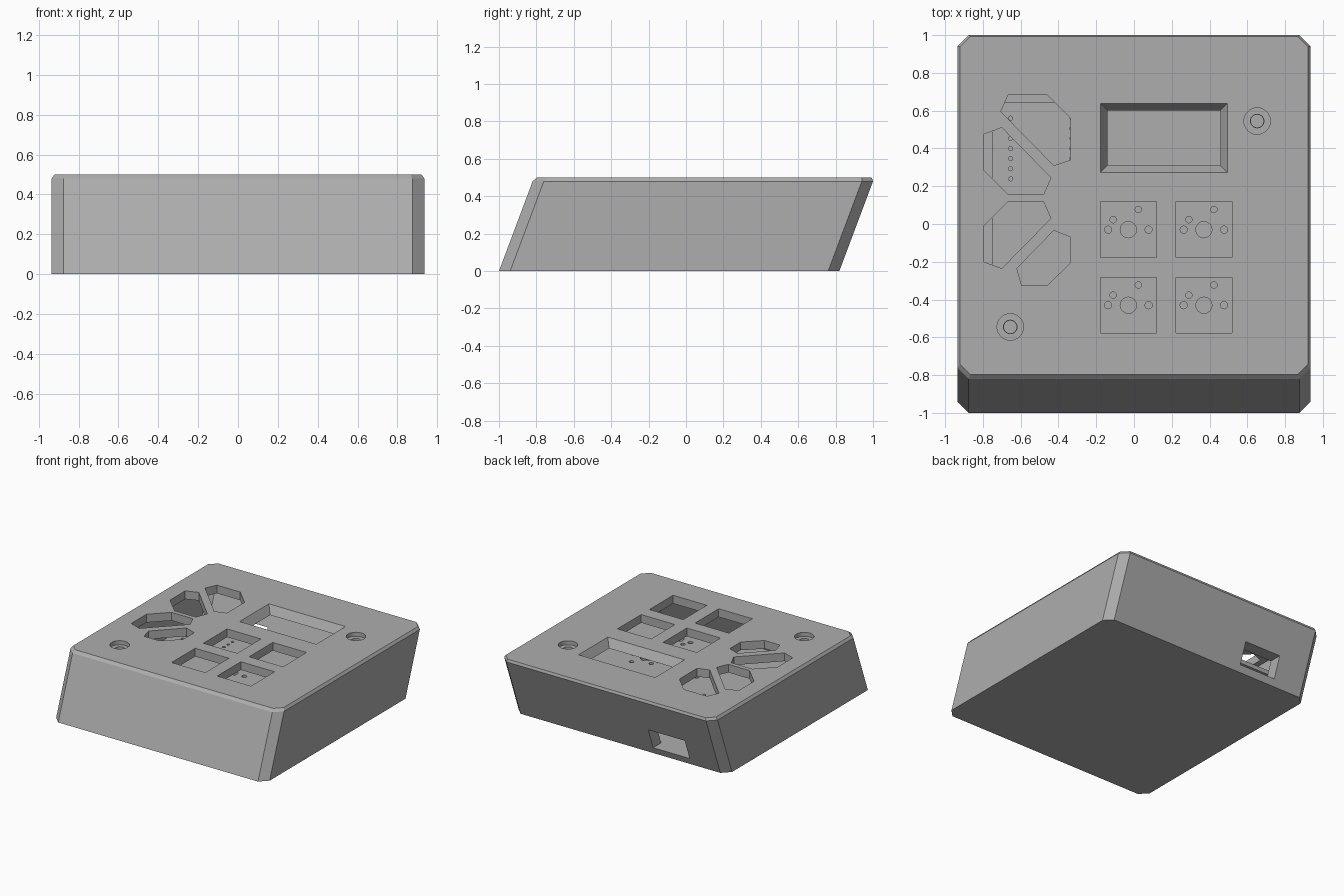
import bpy, bmesh, math

if "Cube" in bpy.data.objects:
    bpy.data.objects.remove(bpy.data.objects["Cube"])

grey = bpy.data.materials.new("case_grey")
grey.diffuse_color = (0.42, 0.42, 0.42, 1)
grey.use_nodes = True
grey.node_tree.nodes["Principled BSDF"].inputs["Base Color"].default_value = grey.diffuse_color

TOP, PLATE, FLOOR = 0.5, 0.435, 0.05      # top surface, underside of top plate, inner floor
PCB_LOW, PCB_TOP = 0.216, 0.25
SCREWS = [(0.652, 0.545), (-0.655, -0.545)]
KEYS = [(x, y) for x in (-0.03, 0.37) for y in (-0.03, -0.43)]


def loft(bm, loops):
    """Closed solid through matching loops of 3D points."""
    rings = [[bm.verts.new(p) for p in loop] for loop in loops]
    n = len(rings[0])
    bm.faces.new(rings[0][::-1])
    bm.faces.new(rings[-1])
    for a, b in zip(rings, rings[1:]):
        for i in range(n):
            j = (i + 1) % n
            bm.faces.new((a[i], a[j], b[j], b[i]))


def prism(bm, points, z0, z1):
    loft(bm, [[(x, y, z) for x, y in points] for z in (z0, z1)])


def circle(cx, cy, r, n=24):
    return [(cx + r * math.cos(2 * math.pi * i / n), cy + r * math.sin(2 * math.pi * i / n))
            for i in range(n)]


def rect(x0, x1, y0, y1):
    return [(x0, y0), (x1, y0), (x1, y1), (x0, y1)]


def octagon(hx, hy, c, z):
    """Rectangle with clipped corners, slid backwards with height."""
    y = -0.09 + 0.375 * z
    pts = [(hx, c - hy), (hx, hy - c), (hx - c, hy), (c - hx, hy),
           (-hx, hy - c), (-hx, c - hy), (c - hx, -hy), (hx - c, -hy)]
    return [(px, py + y, z) for px, py in pts]


def make(name, bm):
    bmesh.ops.recalc_face_normals(bm, faces=bm.faces)
    me = bpy.data.meshes.new(name)
    bm.to_mesh(me)
    bm.free()
    me.materials.append(grey)
    ob = bpy.data.objects.new(name, me)
    bpy.context.collection.objects.link(ob)
    return ob


def cut(target, bm):
    """Subtract the solids in bm from target."""
    cutter = make("cutter", bm)
    mod = target.modifiers.new("cut", 'BOOLEAN')
    mod.operation, mod.solver, mod.object = 'DIFFERENCE', 'EXACT', cutter
    bpy.context.view_layer.objects.active = target
    bpy.ops.object.modifier_apply(modifier=mod.name)
    bpy.data.objects.remove(cutter)


# Slanted case shell with chamfered rim
bm = bmesh.new()
loft(bm, [octagon(0.935, 0.91, 0.06, 0), octagon(0.935, 0.91, 0.06, 0.48),
          octagon(0.92, 0.895, 0.053, TOP)])
case = make("case", bm)

# Hollow interior
bm = bmesh.new()
loft(bm, [octagon(0.84, 0.81, 0.04, FLOOR), octagon(0.84, 0.81, 0.04, PLATE)])
cut(case, bm)

# Angular button openings on the left
openings = [
    [(-.665, .685), (-.46, .685), (-.335, .56), (-.335, .34), (-.425, .31), (-.705, .595)],
    [(-.795, .475), (-.70, .51), (-.44, .245), (-.48, .155), (-.665, .155), (-.795, .285)],
    [(-.795, -.01), (-.665, .12), (-.48, .12), (-.44, .03), (-.70, -.235), (-.795, -.20)],
    [(-.425, -.035), (-.335, -.07), (-.335, -.205), (-.46, -.325), (-.595, -.325), (-.62, -.235)],
]
bm = bmesh.new()
for pts in openings:
    prism(bm, pts, PLATE - 0.03, TOP + 0.05)
# Square key openings
for x, y in KEYS:
    prism(bm, rect(x - .148, x + .148, y - .148, y + .148), PLATE - 0.03, TOP + 0.05)
# Screw holes
for x, y in SCREWS:
    prism(bm, circle(x, y, 0.036), PLATE - 0.03, TOP + 0.05)
# Bevelled display window
loft(bm, [[(x, y, z) for x, y in rect(-.14 - d, .457 + d, .31 - d, .602 + d)]
          for z, d in ((PLATE - 0.03, 0), (PLATE, 0), (TOP, 0.037), (TOP + 0.02, 0.037))])
cut(case, bm)

# Screw head recesses and rear cable port
bm = bmesh.new()
for x, y in SCREWS:
    prism(bm, circle(x, y, 0.07, 32), TOP - 0.032, TOP + 0.05)
prism(bm, rect(-.62, -.30, 0.6, 1.1), FLOOR + 0.003, 0.218)
cut(case, bm)

# Circuit board with drilled holes
bm = bmesh.new()
prism(bm, rect(-.752, .752, -.642, .642), PCB_LOW, PCB_TOP)
board = make("circuit_board", bm)
holes = [(x, y, 0.034) for x, y in SCREWS]
for x, y in KEYS:
    holes += [(x, y, .043), (x - .107, y, .019), (x + .107, y, .019),
              (x - .08, y + .053, .017), (x + .053, y + .107, .017)]
for x in (-.653, -.328):
    holes += [(x, .56 - .0535 * i, .011) for i in range(7)]
bm = bmesh.new()
for x, y, r in holes:
    prism(bm, circle(x, y, r, 16), PCB_LOW - 0.05, PCB_TOP + 0.05)
cut(board, bm)

# Posts that carry the board
bm = bmesh.new()
for x, y in SCREWS:
    prism(bm, circle(x, y, 0.07), FLOOR, PCB_LOW)
make("board_posts", bm)
